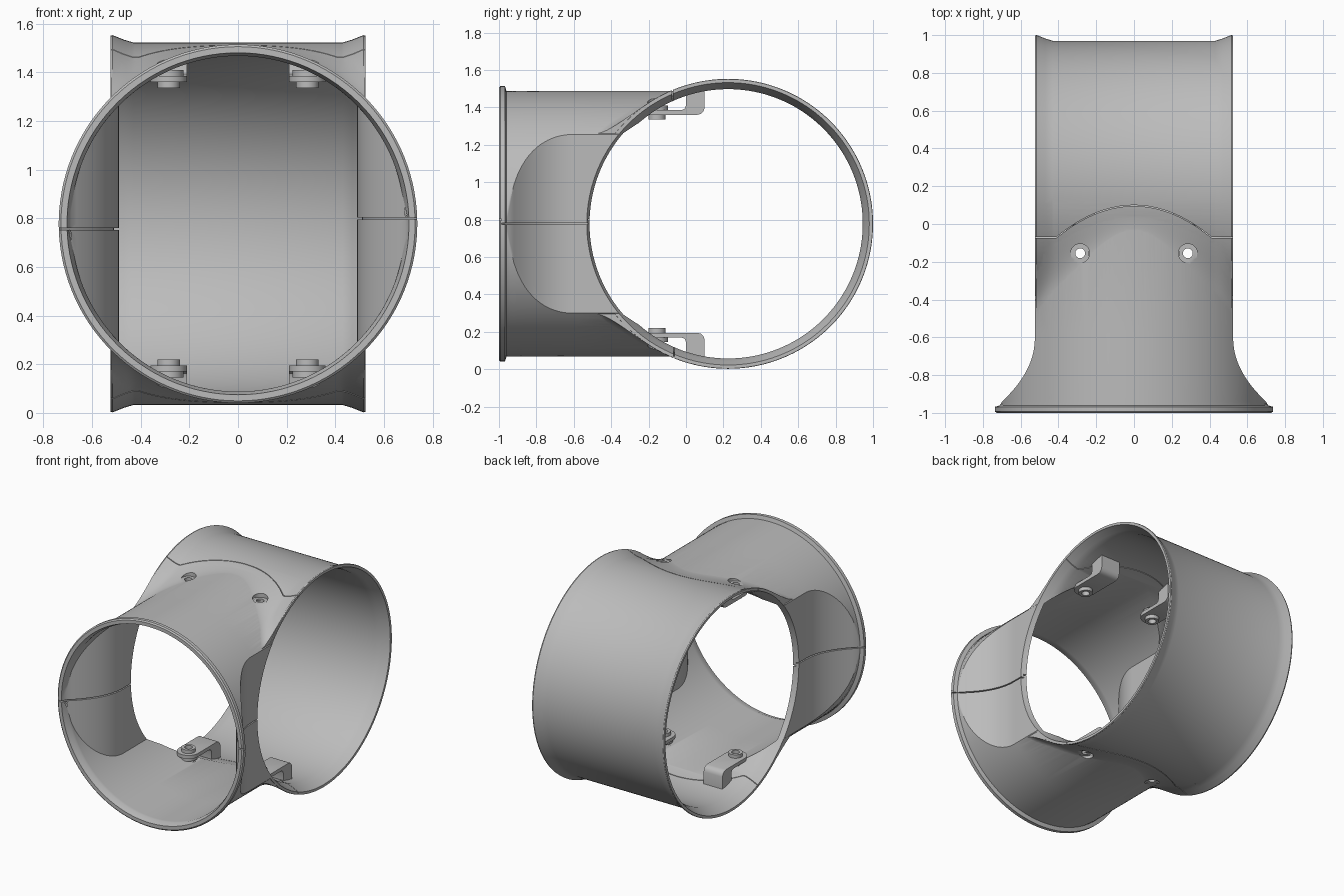
import bpy, bmesh
from math import acos, cos, sin, pi, sqrt

if "Cube" in bpy.data.objects:
    bpy.data.objects.remove(bpy.data.objects["Cube"])

CZ, RY = 0.7775, 0.225        # height of both axes, y of the band axis
TUBE, BAND = 0.71, 0.745      # outer radii

gray = bpy.data.materials.new("plain gray")
gray.use_nodes = True
gray.diffuse_color = (0.5, 0.5, 0.5, 1)
gray.node_tree.nodes["Principled BSDF"].inputs["Base Color"].default_value = (0.5, 0.5, 0.5, 1)


def loft(name, rings):
    """Closed solid through a list of equal-length point rings."""
    bm = bmesh.new()
    rows = [[bm.verts.new(p) for p in ring] for ring in rings]
    n = len(rows[0])
    for a, b in zip(rows, rows[1:]):
        for i in range(n):
            j = (i + 1) % n
            bm.faces.new((a[i], a[j], b[j], b[i]))
    bm.faces.new(rows[0][::-1])
    bm.faces.new(rows[-1])
    bmesh.ops.recalc_face_normals(bm, faces=bm.faces)
    mesh = bpy.data.meshes.new(name)
    bm.to_mesh(mesh)
    bm.free()
    obj = bpy.data.objects.new(name, mesh)
    bpy.context.scene.collection.objects.link(obj)
    return obj


def prism(name, outline, lo, hi):
    """Plan outline (x, y) extruded in z."""
    return loft(name, [[(x, y, z) for x, y in outline] for z in (lo, hi)])


def disc(name, x, y, r, lo, hi, n=40):
    ring = [(x + r * cos(2 * pi * i / n), y + r * sin(2 * pi * i / n)) for i in range(n)]
    return prism(name, ring, lo, hi)


def combine(obj, other, operation):
    """Bake a boolean into obj and discard the other solid."""
    mod = obj.modifiers.new("boolean", 'BOOLEAN')
    mod.operation, mod.solver, mod.object = operation, 'EXACT', other
    bpy.context.view_layer.update()
    graph = bpy.context.evaluated_depsgraph_get()
    mesh = bpy.data.meshes.new_from_object(obj.evaluated_get(graph))
    obj.modifiers.remove(mod)
    obj.data = mesh
    bpy.data.objects.remove(other)


def finish(obj):
    bm = bmesh.new()
    bm.from_mesh(obj.data)
    bmesh.ops.remove_doubles(bm, verts=bm.verts, dist=0.0001)
    bm.to_mesh(obj.data)
    bm.free()
    obj.data.materials.clear()
    obj.data.materials.append(gray)
    obj.location.z = CZ
    bpy.ops.object.select_all(action='DESELECT')
    obj.select_set(True)
    bpy.context.view_layer.objects.active = obj
    bpy.ops.object.shade_smooth_by_angle(angle=pi / 6)


def revolve(name, profile, n=160):
    """Solid of revolution about the band axis from (x, radius) pairs."""
    full = [(-x, r) for x, r in profile] + [(x, r) for x, r in reversed(profile)]
    return loft(name, [[(x, RY + r * cos(2 * pi * i / n), r * sin(2 * pi * i / n))
                        for i in range(n)] for x, r in full])


def half_width(y):
    """Flank half width, flaring towards the front rim."""
    return 0.525 + 0.185 * max(0, (-0.6 - y) / 0.35) ** 2.1


def section(y, r, w):
    """Circle of radius r with its sides trimmed flat at x = +-w."""
    a = max(acos(min(w / r, 1)), 0.02)
    ring = []
    for start, end, n in ((-a, a, 12), (a, pi - a, 60), (pi - a, pi + a, 12),
                          (pi + a, 2 * pi - a, 60)):
        for i in range(n):
            t = start + (end - start) * i / n
            ring.append((max(-w, min(w, r * cos(t))), y, r * sin(t)))
    return ring


# Outer solids: flared band and trimmed tube with a front lip
body = revolve("coupling_body", [(0.5235, 0.773), (0.515, 0.775), (0.47, 0.757), (0.43, BAND)])
steps = [-0.96 + 0.02 * i for i in range(20)] + [0.1]
lip = [(-1, 0.728), (-0.992, 0.737), (-0.968, 0.737)]
tube = loft("tube_outer", [section(y, r, 0.9) for y, r in lip]
            + [section(y, TUBE, half_width(y)) for y in steps])


# Smooth saddle blending the tube into the band
def saddle(x, y):
    band_r = BAND + 0.03 * max(0, (abs(x) - 0.43) / 0.09)
    a = sqrt(TUBE ** 2 - x * x)
    b = sqrt(max(0, band_r ** 2 - (y - RY) ** 2))
    k = 0.02 + 0.55 * x * x
    return max(a, b) + max(0, k - abs(a - b)) ** 2 / (4 * k) - 0.001


xs = [-0.52 + 0.02 * i for i in range(53)]
rings = []
for j in range(46):
    y = -0.5 + 0.61 * j / 45
    rings.append([(x, y, saddle(x, y)) for x in xs] + [(x, y, -saddle(x, y)) for x in reversed(xs)])
blend = loft("blend", rings)
combine(body, tube, 'UNION')
combine(body, blend, 'UNION')

# Hollow out both passages
bore = revolve("band_bore", [(0.535, 0.759), (0.515, 0.752), (0.47, 0.732), (0.43, 0.72)])
combine(body, bore, 'DIFFERENCE')
passage = loft("tube_bore", [section(-1.01, 0.705, 0.9), section(-0.985, 0.7, 0.9)]
               + [section(y, TUBE - 0.02, half_width(y) - 0.035) for y in steps])
combine(body, passage, 'DIFFERENCE')

# Lapped seams along both flanks
seam_y = [-1.05 + 0.04 * i for i in range(17)]
for s in (-1, 1):
    outer = [(s * (half_width(y) - 0.018), y) for y in seam_y]
    inner = [(s * (half_width(y) - 0.016), y) for y in seam_y]
    combine(body, prism("seam_outer", outer + [(s, -0.41), (s, -1.05)], -0.004, 0.004), 'DIFFERENCE')
    z = s * 0.021
    combine(body, prism("seam_inner", inner + [(s * 0.4, -0.41), (s * 0.4, -1.05)],
                        z - 0.004, z + 0.004), 'DIFFERENCE')

# Arched parting lines above and below
arch_x = [-0.41 + 0.041 * i for i in range(21)]
arch = [(-0.6, -0.07)] + [(x, 0.1 - x * x) for x in arch_x] + [(0.6, -0.07)]
for lo, hi, shift in ((0.3, 1, 0), (-1, -0.3, 0.007)):
    strip = [(x, y + shift) for x, y in arch] + [(x, y + shift - 0.005) for x, y in reversed(arch)]
    combine(body, prism("parting_line", strip, lo, hi), 'DIFFERENCE')

# Counterbored screw holes
HX, HY = 0.285, -0.155
for x in (-HX, HX):
    for s in (-1, 1):
        for r, depth in ((0.05, 0.6475), (0.026, 0.5)):
            lo, hi = sorted((s * depth, s * 0.9))
            combine(body, disc("screw_hole", x, HY, r, lo, hi), 'DIFFERENCE')
finish(body)

# Bent clip with rounded end, pad and hollow screw head, mirrored to four places
bend = [(HY, 0.5825), (0.06, 0.5825), (0.08, 0.588), (0.094, 0.602), (0.1, 0.622), (0.1, 0.7175),
        (0, 0.695), (0, 0.632), (-0.007, 0.615), (-0.024, 0.6075), (HY, 0.6075)]
clip = loft("fixing_clips", [[(HX + d, y, z) for y, z in bend] for d in (-0.075, 0.075)])
for r, lo, hi in ((0.0752, 0.5825, 0.6075), (0.06, 0.6, 0.6325), (0.046, 0.5575, 0.59)):
    combine(clip, disc("clip_disc", HX, HY, r, lo, hi), 'UNION')
combine(clip, disc("clip_hole", HX, HY, 0.026, 0.5, 0.7), 'DIFFERENCE')
finish(clip)
mirror = clip.modifiers.new("four_places", 'MIRROR')
mirror.use_axis = (True, False, True)
